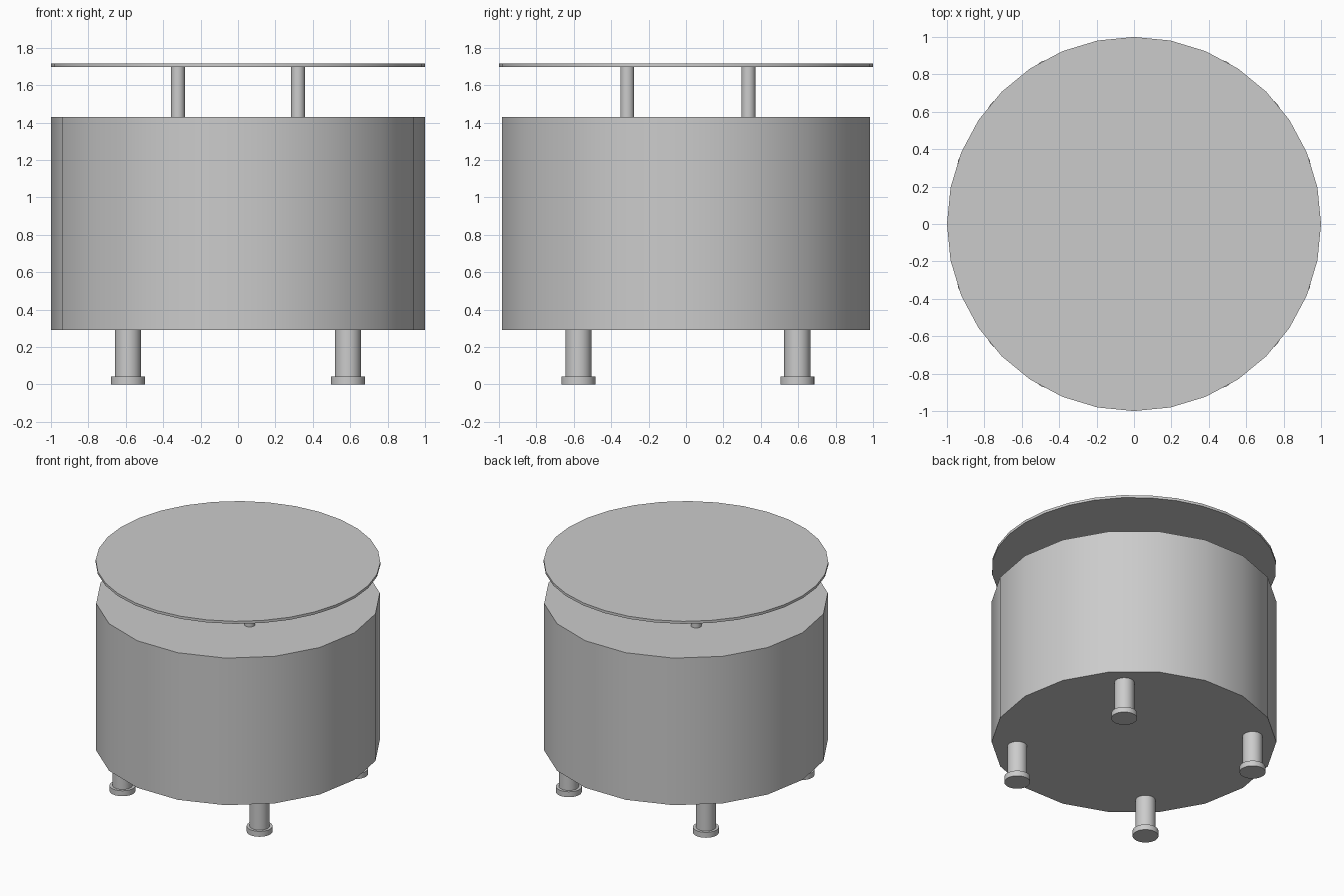
import bpy

if "Cube" in bpy.data.objects:
    bpy.data.objects.remove(bpy.data.objects["Cube"])

grey = bpy.data.materials.new("plain_grey")
grey.diffuse_color = (0.6, 0.6, 0.6, 1)
grey.use_nodes = True
grey.node_tree.nodes["Principled BSDF"].inputs["Base Color"].default_value = grey.diffuse_color


def cylinder(name, sides, radius, z0, z1, x=0, y=0, rot=0):
    bpy.ops.mesh.primitive_cylinder_add(
        vertices=sides, radius=radius, depth=z1 - z0,
        location=(x, y, (z0 + z1) / 2), rotation=(0, 0, rot))
    ob = bpy.context.object
    ob.name = name
    ob.data.materials.append(grey)
    bpy.ops.object.shade_smooth_by_angle()
    return ob


# Drum body: 18 sides with corners on the x axis
cylinder("drum_body", 18, 1.0, 0.29, 1.43, rot=1.5707963)

# Thin raised lid
cylinder("lid_disc", 32, 1.0, 1.697, 1.717)

# Four legs with feet, and four posts carrying the lid
for sx, side in ((-1, "left"), (1, "right")):
    for sy, end in ((-1, "front"), (1, "back")):
        lx, ly = sx * 0.588, sy * 0.585 + 0.01
        cylinder(f"{end}_{side}_leg", 32, 0.07, 0.04, 0.29, lx, ly)
        cylinder(f"{end}_{side}_foot", 32, 0.091, 0.0, 0.042, lx, ly)
        cylinder(f"{end}_{side}_lid_post", 32, 0.037, 1.43, 1.697,
                 sx * 0.321, sy * 0.324 + 0.01)
